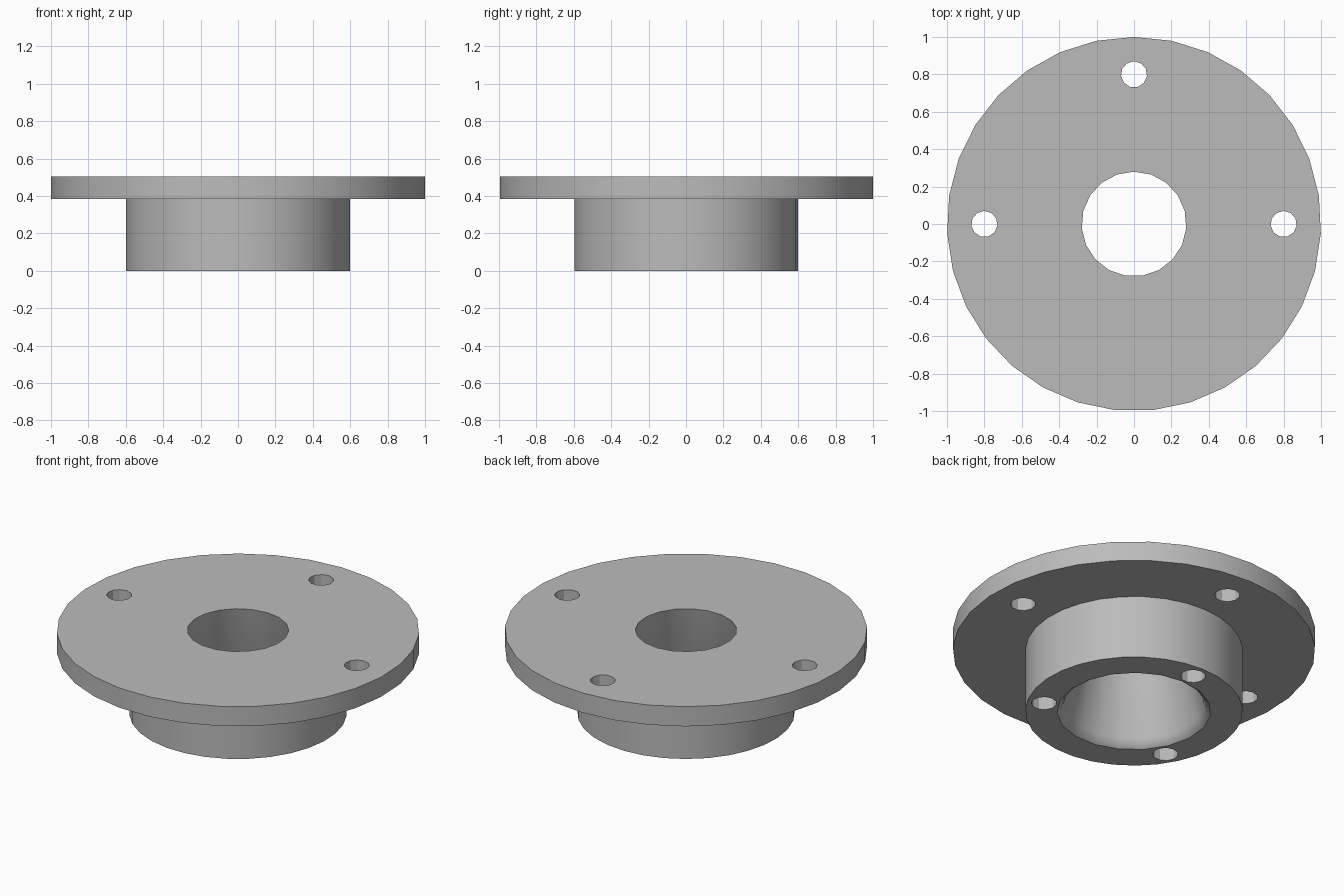
import bpy, bmesh
from math import cos, sin, pi, radians

cube = bpy.data.objects.get("Cube")
if cube:
    bpy.data.objects.remove(cube, do_unlink=True)

grey = bpy.data.materials.new("machined grey")
grey.use_nodes = True
colour = (0.5, 0.5, 0.5, 1)
grey.diffuse_color = colour
grey.node_tree.nodes["Principled BSDF"].inputs["Base Color"].default_value = colour


def lathe(name, profile, sides, centre=(0, 0)):
    """Closed solid of revolution from (radius, z) points, bottom to top."""
    bm = bmesh.new()
    rings = []
    for r, z in profile:
        angles = [pi / 2 + 2 * pi * i / sides for i in range(sides)]
        rings.append([bm.verts.new((centre[0] + r * cos(a), centre[1] + r * sin(a), z))
                      for a in angles])
    for low, high in zip(rings, rings[1:]):
        for i in range(sides):
            j = (i + 1) % sides
            bm.faces.new((low[i], low[j], high[j], high[i]))
    bm.faces.new(rings[0][::-1])
    bm.faces.new(rings[-1])
    mesh = bpy.data.meshes.new(name)
    bm.to_mesh(mesh)
    bm.free()
    mesh.materials.append(grey)
    obj = bpy.data.objects.new(name, mesh)
    bpy.context.collection.objects.link(obj)
    return obj


def cut(body, cutter):
    """Subtract the cutter for good, then remove it."""
    cutter.hide_render = True
    mod = body.modifiers.new("cut", 'BOOLEAN')
    mod.operation = 'DIFFERENCE'
    mod.solver = 'EXACT'
    mod.object = cutter
    bpy.context.view_layer.objects.active = body
    bpy.ops.object.modifier_apply(modifier=mod.name)
    bpy.data.objects.remove(cutter, do_unlink=True)


HUB_TOP, TOP = 0.385, 0.505

# Hub and wide flange turned as one piece
body = lathe("flanged_hub", [(0.6, 0), (0.6, HUB_TOP), (1, HUB_TOP), (1, TOP)], 31)

# Flared bore with a rounded mouth at the bottom
cut(body, lathe("bore", [(0.45, -0.02), (0.425, 0), (0.405, 0.015), (0.39, 0.05),
                         (0.28, TOP), (0.28, TOP + 0.1)], 19))


def drill(radius, angle, low, high):
    a = radians(angle)
    cut(body, lathe("drill", [(0.07, low), (0.07, high)], 11,
                    (radius * cos(a), radius * sin(a))))


# Through holes in the flange
for angle in (0, 90, 180):
    drill(0.8, angle, HUB_TOP - 0.1, TOP + 0.1)

# Blind holes in the underside of the hub
for angle in (90, 210, 330):
    drill(0.505, angle, -0.1, 0.25)

# Smooth round walls, crisp rims
bpy.ops.object.select_all(action='DESELECT')
body.select_set(True)
bpy.context.view_layer.objects.active = body
bpy.ops.object.shade_smooth_by_angle(angle=radians(30))
